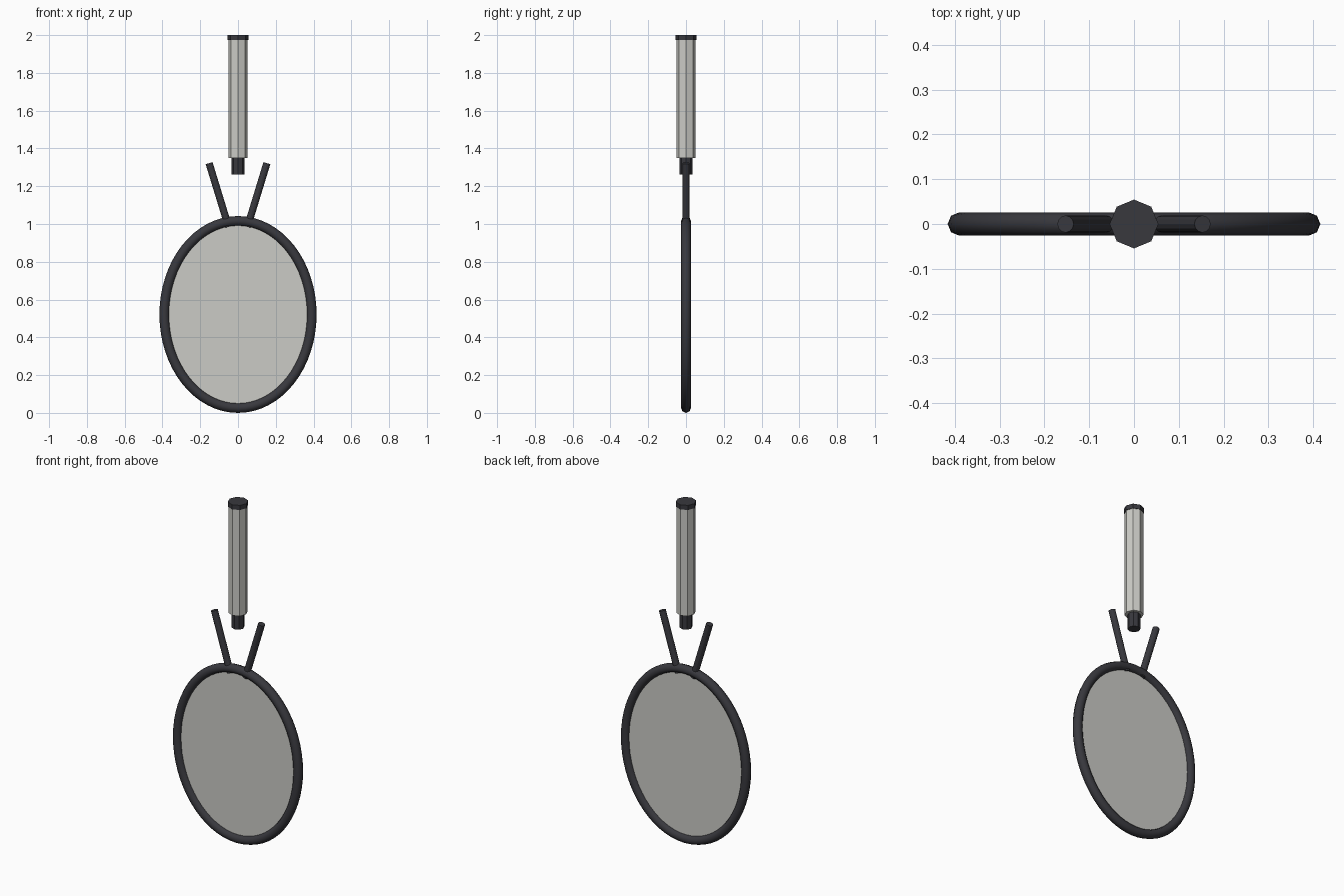
import bpy, bmesh, math
from mathutils import Vector, Matrix

if "Cube" in bpy.data.objects:
    bpy.data.objects.remove(bpy.data.objects["Cube"])


def material(name, rgb):
    m = bpy.data.materials.new(name)
    m.diffuse_color = (*rgb, 1)
    m.use_nodes = True
    m.node_tree.nodes["Principled BSDF"].inputs["Base Color"].default_value = m.diffuse_color
    return m


DARK = material("charcoal", (0.04, 0.04, 0.048))
PALE = material("pale grey", (0.60, 0.60, 0.565))


def finish(name, bm, mat, smooth=False):
    bmesh.ops.recalc_face_normals(bm, faces=bm.faces)
    for f in bm.faces:
        f.smooth = smooth
    me = bpy.data.meshes.new(name)
    bm.to_mesh(me)
    bm.free()
    me.materials.append(mat)
    ob = bpy.data.objects.new(name, me)
    bpy.context.collection.objects.link(ob)
    return ob


def rod(name, a, b, r, sides, mat):
    """Flat-sided cylinder between two points, with a corner on the x axis."""
    a, b = Vector(a), Vector(b)
    d = b - a
    bm = bmesh.new()
    rot = d.to_track_quat('Z', 'Y').to_matrix().to_4x4() if d.x else Matrix()
    bmesh.ops.create_cone(bm, cap_ends=True, segments=sides, radius1=r, radius2=r,
                          depth=d.length, matrix=Matrix.Translation((a + b) / 2) @ rot)
    return finish(name, bm, mat)


# Oval head: constant-thickness tube swept round an ellipse
CZ, RX, RZ, TUBE = 0.521, 0.39, 0.495, 0.026
N, M = 64, 8
bm = bmesh.new()
rings = []
for i in range(N):
    t = 2 * math.pi * i / N
    centre = Vector((RX * math.cos(t), 0, CZ + RZ * math.sin(t)))
    out = Vector((RZ * math.cos(t), 0, RX * math.sin(t))).normalized()
    rings.append([bm.verts.new(centre + TUBE * (out * math.cos(a) + Vector((0, math.sin(a), 0))))
                  for a in (2 * math.pi * j / M for j in range(M))])
for i in range(N):
    p, q = rings[i], rings[(i + 1) % N]
    for j in range(M):
        k = (j + 1) % M
        bm.faces.new((p[j], q[j], q[k], p[k]))
finish("head_frame", bm, DARK, smooth=True)

# String bed: thin oval plate inside the frame
bm = bmesh.new()
bmesh.ops.create_cone(bm, cap_ends=True, segments=N, radius1=1, radius2=1, depth=0.008,
                      matrix=Matrix.Translation((0, 0, CZ))
                      @ Matrix.Rotation(math.pi / 2, 4, 'X')
                      @ Matrix.Diagonal((RX - 0.01, RZ - 0.01, 1, 1)))
finish("string_bed", bm, PALE)

# Splayed throat arms
for side, s in (("left", -1), ("right", 1)):
    rod(f"throat_arm_{side}", (s * 0.05, 0, 0.985), (s * 0.153, 0, 1.322), 0.019, 12, DARK)

# Handle: shaft stub, octagonal grip and end cap
rod("handle_shaft", (0, 0, 1.263), (0, 0, 1.40), 0.034, 8, DARK)
rod("handle_grip", (0, 0, 1.35), (0, 0, 1.98), 0.051, 8, PALE)
rod("handle_cap", (0, 0, 1.973), (0, 0, 2.0), 0.0545, 8, DARK)
